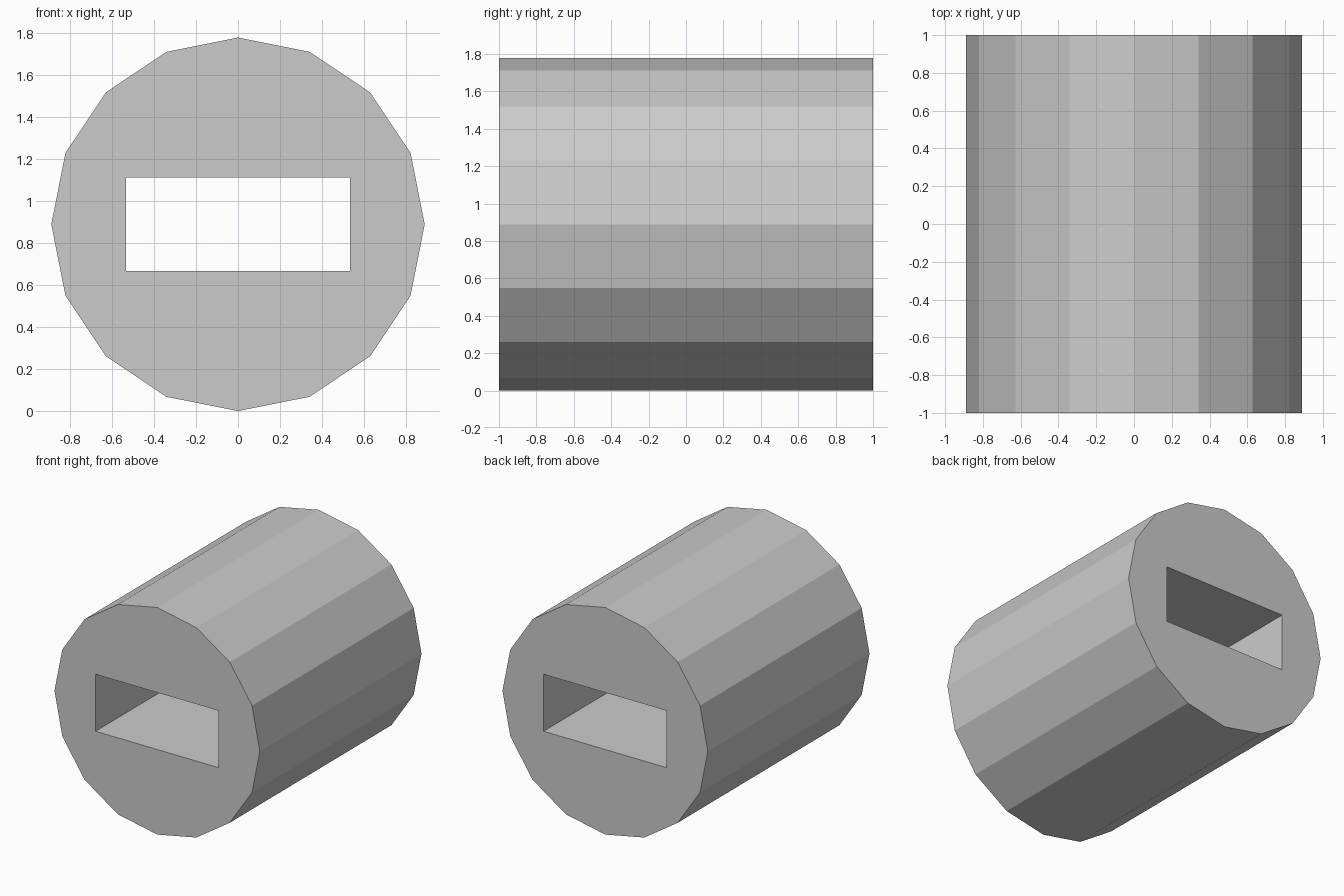
import bpy
import math

if "Cube" in bpy.data.objects:
    bpy.data.objects.remove(bpy.data.objects["Cube"])

RADIUS = 0.889
LENGTH = 2.0
HOLE_WIDTH, HOLE_HEIGHT = 1.066, 0.446

# Sixteen-sided drum lying along y, with a corner at top, bottom and both sides
bpy.ops.mesh.primitive_cylinder_add(
    vertices=16, radius=RADIUS, depth=LENGTH,
    location=(0, 0, RADIUS), rotation=(math.pi / 2, 0, 0))
drum = bpy.context.object
drum.name = "slotted_drum"

# Rectangular slot running right through the drum
bpy.ops.mesh.primitive_cube_add(size=1, location=(0, 0, RADIUS))
cutter = bpy.context.object
cutter.name = "slot_cutter"
cutter.scale = (HOLE_WIDTH, LENGTH * 1.5, HOLE_HEIGHT)
cutter.hide_render = True

# Cut the slot, bake it in, and discard the cutter
cut = drum.modifiers.new("slot", 'BOOLEAN')
cut.operation = 'DIFFERENCE'
cut.solver = 'EXACT'
cut.object = cutter
bpy.context.view_layer.objects.active = drum
bpy.ops.object.modifier_apply(modifier=cut.name)
bpy.data.objects.remove(cutter)
